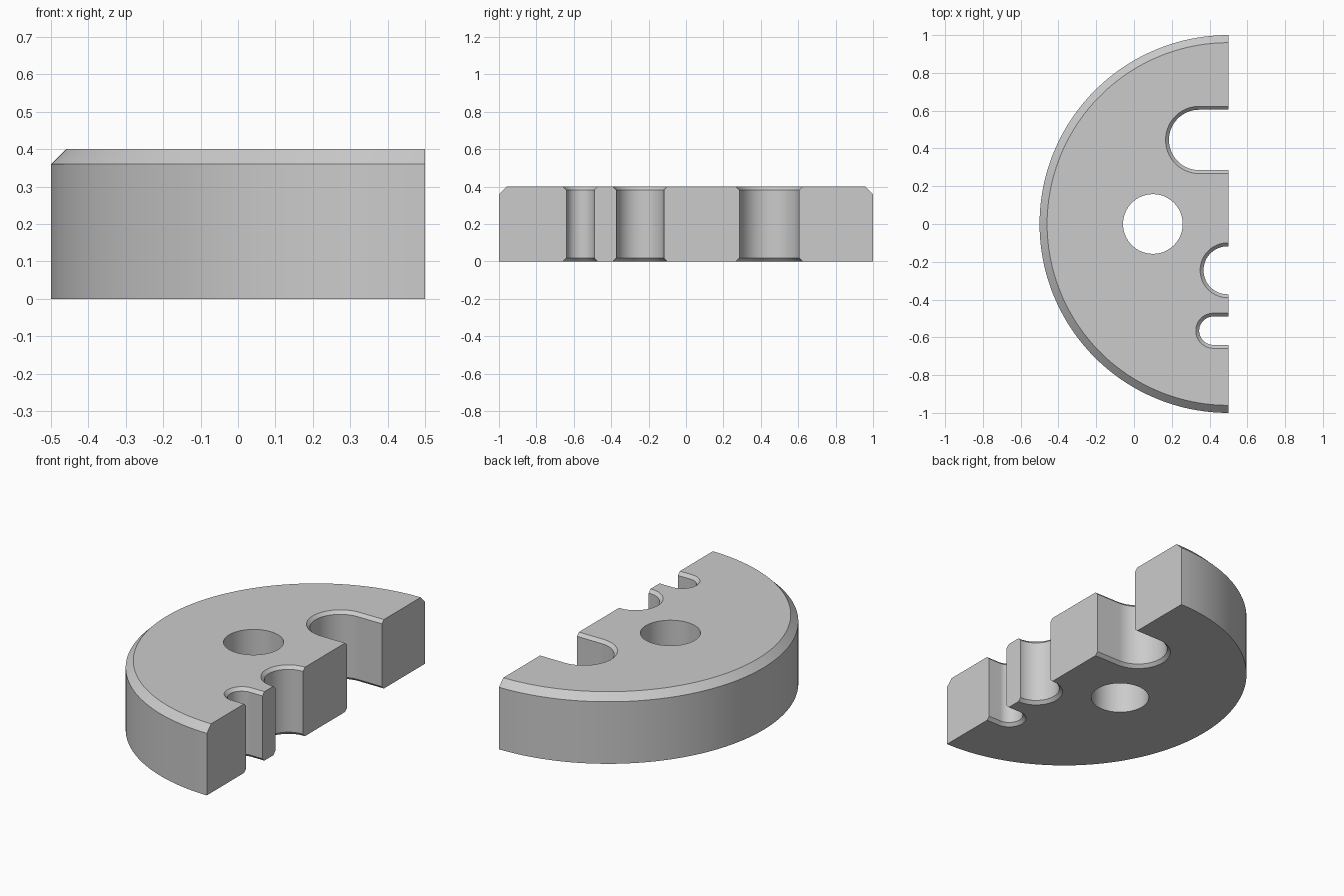
import bpy, bmesh
from math import pi, sin, cos

cube = bpy.data.objects.get("Cube")
if cube:
    bpy.data.objects.remove(cube)

HEIGHT, BEVEL, LIP, EDGE = 0.4, 0.04, 0.018, 0.5

grey = bpy.data.materials.new("plain_grey")
grey.use_nodes = True
COLOUR = (0.6, 0.6, 0.6, 1)
grey.diffuse_color = COLOUR
grey.node_tree.nodes["Principled BSDF"].inputs["Base Color"].default_value = COLOUR


def arc(cx, cy, r, start, sweep, steps):
    return [(cx + r * cos(start + sweep * i / steps),
             cy + r * sin(start + sweep * i / steps)) for i in range(steps + 1)]


def loft(name, layers):
    """Solid through a stack of (z, outline) layers with matching points."""
    bm = bmesh.new()
    rings = [[bm.verts.new((x, y, z)) for x, y in outline] for z, outline in layers]
    n = len(rings[0])
    bm.faces.new(rings[0][::-1])
    bm.faces.new(rings[-1])
    for low, high in zip(rings, rings[1:]):
        for i in range(n):
            j = (i + 1) % n
            bm.faces.new((low[i], low[j], high[j], high[i]))
    bmesh.ops.recalc_face_normals(bm, faces=bm.faces)
    mesh = bpy.data.meshes.new(name)
    bm.to_mesh(mesh)
    bm.free()
    mesh.materials.append(grey)
    obj = bpy.data.objects.new(name, mesh)
    bpy.context.collection.objects.link(obj)
    return obj


def slot_cutter(name, cx, cy, r):
    """Round-ended slot open towards +x, flared at both rims."""
    def outline(radius):
        return ([(EDGE + 0.2, cy + radius)] + arc(cx, cy, radius, pi / 2, pi, 48)
                + [(EDGE + 0.2, cy - radius)])
    over = 0.02
    wide, tight = outline(r + LIP + over), outline(r)
    return loft(name, [(-over, wide), (LIP, tight),
                       (HEIGHT - LIP, tight), (HEIGHT + over, wide)])


# Half-disc body with a bevelled top rim
def half_disc(r):
    return arc(EDGE, 0, r, pi / 2, pi, 96)


body = loft("half_disc_body", [(0, half_disc(1)), (HEIGHT - BEVEL, half_disc(1)),
                               (HEIGHT, half_disc(1 - BEVEL))])

# Round through hole and three slots along the straight side
hole = arc(0.1, 0, 0.158, 0, 2 * pi, 64)[:-1]
cutters = [
    loft("hole_cutter", [(-0.1, hole), (HEIGHT + 0.1, hole)]),
    slot_cutter("large_slot_cutter", 0.345, 0.445, 0.16),
    slot_cutter("medium_slot_cutter", 0.495, -0.245, 0.127),
    slot_cutter("small_slot_cutter", 0.42, -0.565, 0.075),
]

bpy.ops.object.select_all(action='DESELECT')
body.select_set(True)
bpy.context.view_layer.objects.active = body
for cutter in cutters:
    cutter.hide_render = True
    mod = body.modifiers.new(cutter.name, 'BOOLEAN')
    mod.operation = 'DIFFERENCE'
    mod.solver = 'EXACT'
    mod.object = cutter
    bpy.ops.object.modifier_apply(modifier=mod.name)
    bpy.data.objects.remove(cutter)

bpy.ops.object.shade_smooth_by_angle(angle=pi / 6)
